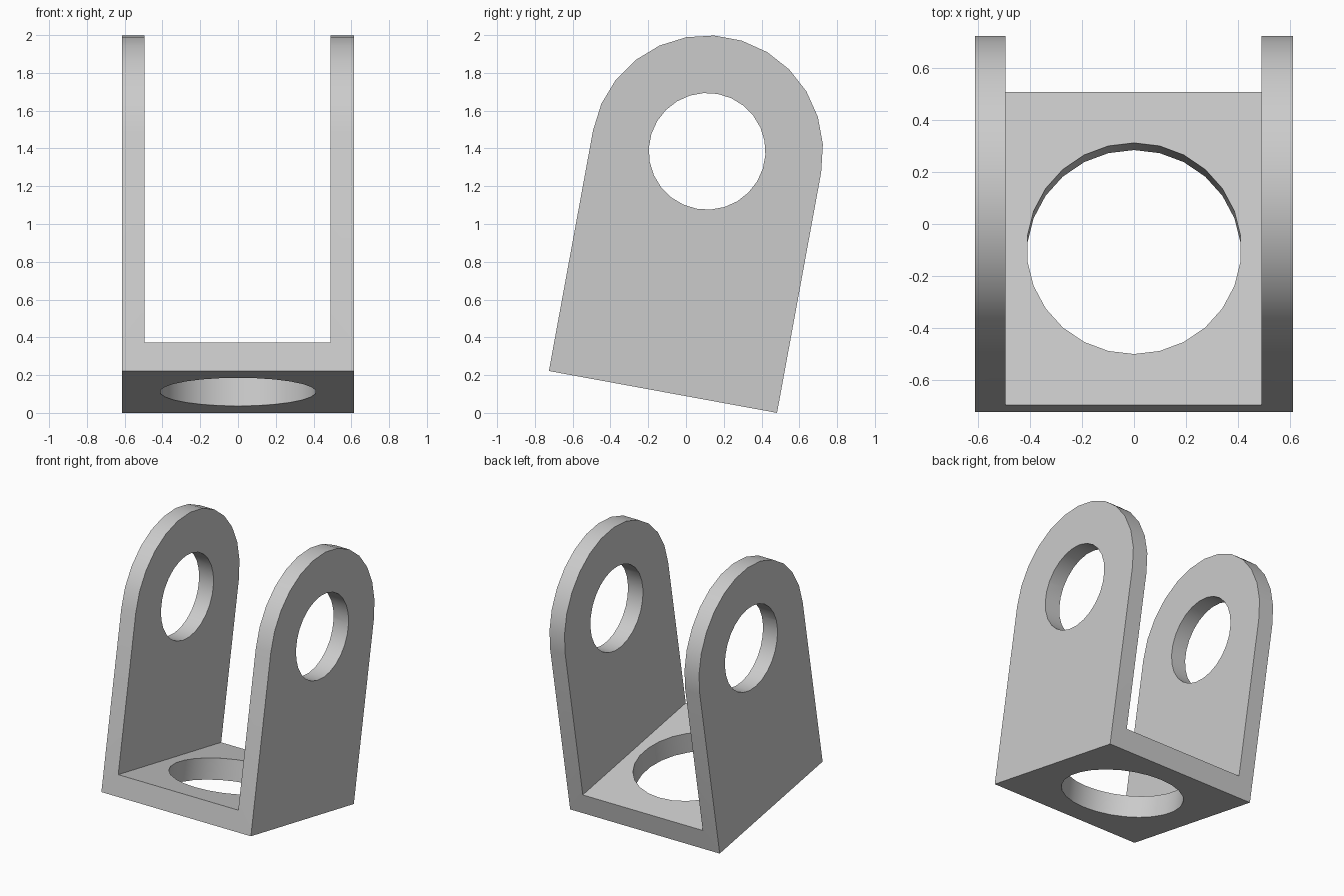
import bpy, bmesh
from math import sin, cos, pi, radians
from mathutils import Matrix, Vector

if "Cube" in bpy.data.objects:
    bpy.data.objects.remove(bpy.data.objects["Cube"], do_unlink=True)

HALF = 0.614        # half width of the bracket, also the radius of the rounded ears
PIVOT = 1.295       # height of the ear holes above the underside
BASE = 0.153        # base plate thickness
INNER = (-0.495, 0.491)   # gap between the two ears
STEPS = 13          # segments per half circle

grey = bpy.data.materials.new("light_grey")
grey.use_nodes = True
colour = (0.6, 0.6, 0.6, 1)
grey.diffuse_color = colour
grey.node_tree.nodes["Principled BSDF"].inputs["Base Color"].default_value = colour


def extrude(name, outline, axis, start, end):
    """Solid from a closed 2D outline: (y, z) along x, or (x, y) along z."""
    bm = bmesh.new()
    place = (lambda p: (start, p[0], p[1])) if axis == "x" else (lambda p: (p[0], p[1], start))
    face = bm.faces.new([bm.verts.new(place(p)) for p in outline])
    move = Vector((end - start, 0, 0)) if axis == "x" else Vector((0, 0, end - start))
    grown = bmesh.ops.extrude_face_region(bm, geom=[face])["geom"]
    bmesh.ops.translate(bm, vec=move, verts=[v for v in grown if isinstance(v, bmesh.types.BMVert)])
    bmesh.ops.recalc_face_normals(bm, faces=bm.faces)
    mesh = bpy.data.meshes.new(name)
    bm.to_mesh(mesh)
    bm.free()
    mesh.materials.append(grey)
    obj = bpy.data.objects.new(name, mesh)
    bpy.context.collection.objects.link(obj)
    return obj


def arc(radius, centre, sweep, count):
    return [(radius * sin(sweep * i / count), centre + radius * cos(sweep * i / count))
            for i in range(count)]


# Solid block with a rounded top, seen from the side
dome = [(HALF * cos(pi * i / STEPS), PIVOT + HALF * sin(pi * i / STEPS)) for i in range(STEPS + 1)]
bracket = extrude("bracket", [(-HALF, 0), (HALF, 0)] + dome, "x", -HALF, HALF)

# Cutters: gap between ears, hole through both ears, hole through the base
cutters = [
    extrude("gap_cutter", [(-1, BASE), (1, BASE), (1, 3), (-1, 3)], "x", *INNER),
    extrude("ear_hole_cutter", arc(0.309, PIVOT, 2 * pi, 2 * STEPS), "x", -1, 1),
    extrude("base_hole_cutter", arc(0.414, 0, 2 * pi, 2 * STEPS), "z", -0.3, 0.4),
]
for cutter in cutters:
    cutter.hide_render = True
    cut = bracket.modifiers.new(cutter.name, "BOOLEAN")
    cut.operation = "DIFFERENCE"
    cut.solver = "EXACT"
    cut.object = cutter

# Bake the cuts and drop the cutters
bpy.context.view_layer.update()
graph = bpy.context.evaluated_depsgraph_get()
baked = bpy.data.meshes.new_from_object(bracket.evaluated_get(graph))
bracket.modifiers.clear()
bracket.data = baked
for cutter in cutters:
    bpy.data.objects.remove(cutter, do_unlink=True)

# Lean the whole bracket back so it rests on its rear lower edge
bracket.data.transform(Matrix.Translation((0, -0.122, 0.111)) @ Matrix.Rotation(radians(-10.4), 4, "X"))

# Smooth the curved walls, keep the edges sharp
for obj in bpy.context.selected_objects:
    obj.select_set(False)
bracket.select_set(True)
bpy.context.view_layer.objects.active = bracket
bpy.ops.object.shade_smooth_by_angle(angle=radians(30))
